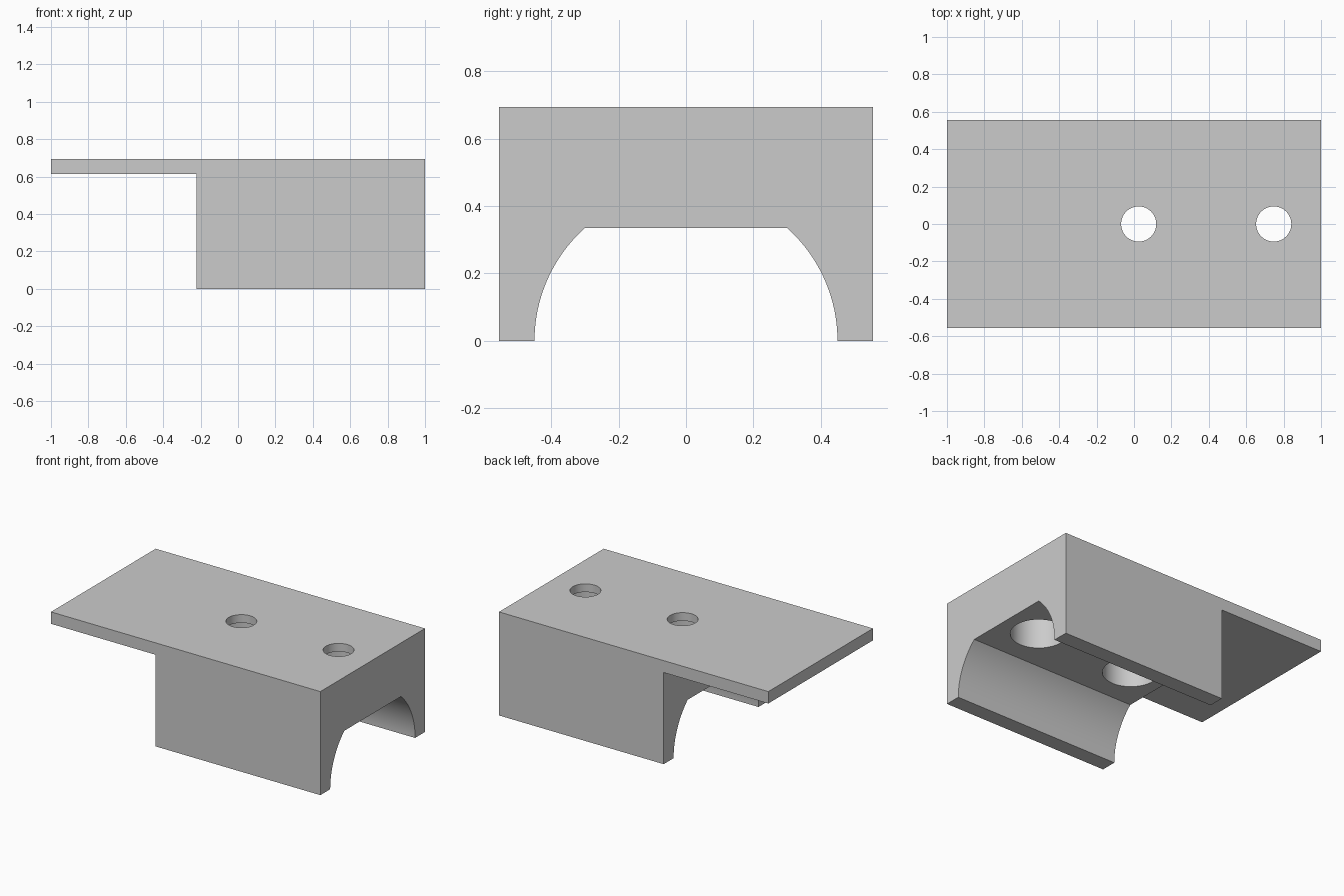
import bpy, bmesh, math
from mathutils import Vector, Matrix

default = bpy.data.objects.get("Cube")
if default:
    bpy.data.objects.remove(default)

HALF_W, TOP, PLATE_Z = 0.555, 0.695, 0.615
ARCH_R, ARCH_TOP = 0.45, 0.335
BLOCK_X = -0.223
LEDGE_Z = 0.64

grey = bpy.data.materials.new("plain_grey")
grey.use_nodes = True
colour = (0.6, 0.6, 0.6, 1)
grey.diffuse_color = colour
grey.node_tree.nodes["Principled BSDF"].inputs["Base Color"].default_value = colour


def finish(bm, name):
    bmesh.ops.recalc_face_normals(bm, faces=bm.faces)
    mesh = bpy.data.meshes.new(name)
    bm.to_mesh(mesh)
    bm.free()
    mesh.materials.append(grey)
    obj = bpy.data.objects.new(name, mesh)
    bpy.context.collection.objects.link(obj)
    return obj


def box(name, lo, hi):
    lo, hi = Vector(lo), Vector(hi)
    bm = bmesh.new()
    bmesh.ops.create_cube(bm, size=1, matrix=Matrix.Translation((lo + hi) / 2)
                          @ Matrix.Diagonal((*(hi - lo), 1)))
    return finish(bm, name)


def cylinder(name, x, radius, z0, z1):
    bm = bmesh.new()
    bmesh.ops.create_cone(bm, cap_ends=True, segments=64, radius1=radius, radius2=radius,
                          depth=z1 - z0, matrix=Matrix.Translation((x, 0, (z0 + z1) / 2)))
    return finish(bm, name)


# Arched block: half outline along the channel, mirrored, extruded along x
limit = math.asin(ARCH_TOP / ARCH_R)
steps = 20
half = [(HALF_W, TOP), (HALF_W, 0)]
half += [(ARCH_R * math.cos(limit * i / steps), ARCH_R * math.sin(limit * i / steps))
         for i in range(steps + 1)]
outline = half + [(-y, z) for y, z in reversed(half)]
bm = bmesh.new()
face = bm.faces.new([bm.verts.new((-1, y, z)) for y, z in outline])
ext = bmesh.ops.extrude_face_region(bm, geom=[face])
bmesh.ops.translate(bm, vec=(2, 0, 0),
                    verts=[v for v in ext["geom"] if isinstance(v, bmesh.types.BMVert)])
body = finish(bm, "mounting_block")

# Space under the overhanging plate, and stepped screw holes
cutters = [box("overhang_cutter", (-1.2, -1, -0.2), (BLOCK_X, 1, PLATE_Z))]
for x in (0.025, 0.747):
    cutters.append(cylinder("counterbore_cutter", x, 0.171, 0.1, LEDGE_Z))
    cutters.append(cylinder("screw_hole_cutter", x, 0.094, 0.5, 0.9))

bpy.context.view_layer.objects.active = body
for cutter in cutters:
    cutter.hide_render = True
    mod = body.modifiers.new("cut", 'BOOLEAN')
    mod.operation = 'DIFFERENCE'
    mod.solver = 'EXACT'
    mod.object = cutter
    bpy.ops.object.modifier_apply(modifier=mod.name)
    bpy.data.objects.remove(cutter)

# Smooth arch and holes, crisp corners
bpy.ops.object.select_all(action='DESELECT')
body.select_set(True)
bpy.ops.object.shade_smooth_by_angle(angle=math.radians(30))
